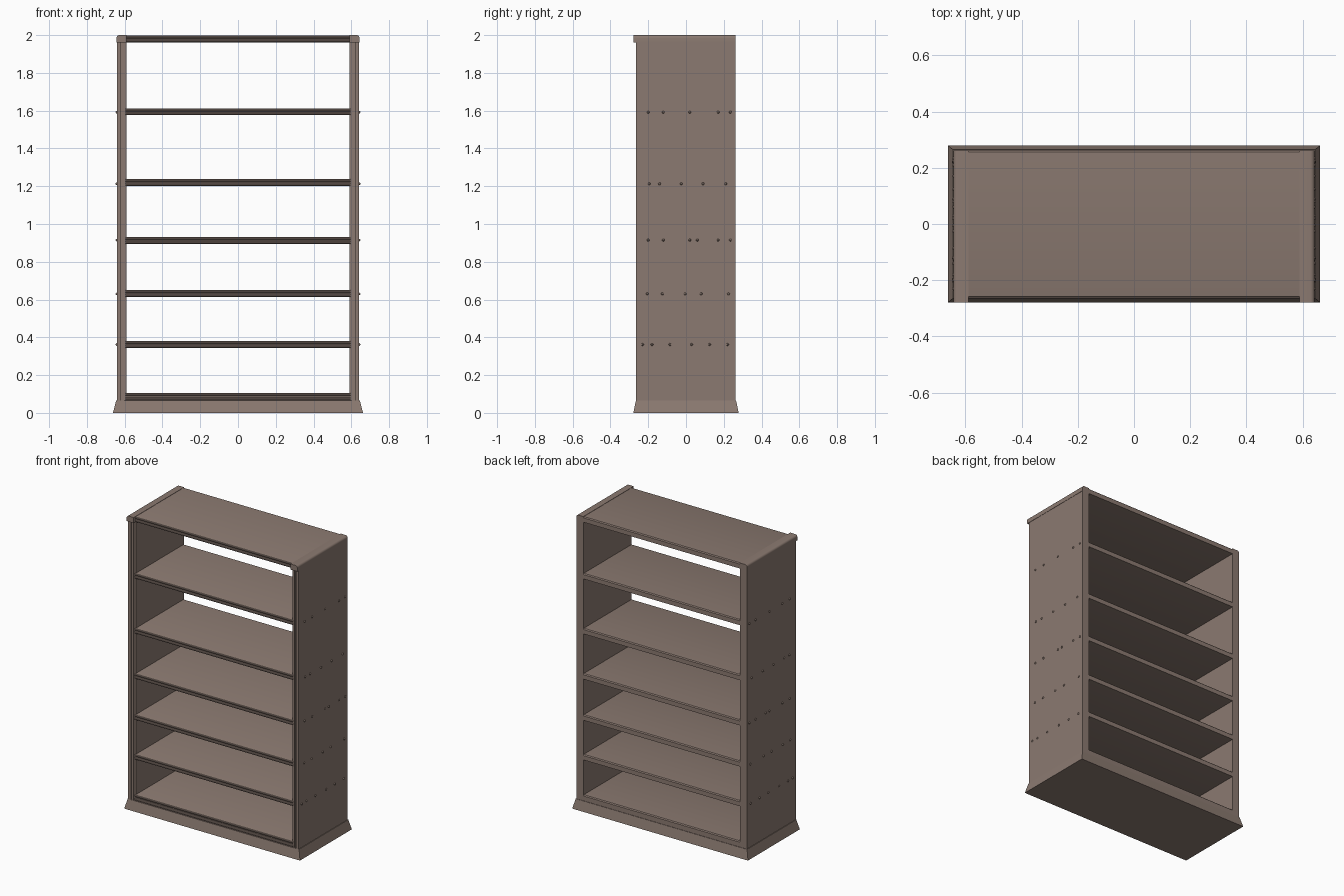
import bpy
import bmesh
import math
from mathutils import Matrix, Vector

if "Cube" in bpy.data.objects:
    bpy.data.objects.remove(bpy.data.objects["Cube"], do_unlink=True)

wood = bpy.data.materials.new("brown_wood")
wood.use_nodes = True
colour = (0.26, 0.195, 0.165, 1)
wood.diffuse_color = colour
wood.node_tree.nodes["Principled BSDF"].inputs["Base Color"].default_value = colour


def finish(name, bm, smooth=True):
    """Turn a bmesh into a named wooden object."""
    bmesh.ops.recalc_face_normals(bm, faces=bm.faces)
    mesh = bpy.data.meshes.new(name)
    bm.to_mesh(mesh)
    bm.free()
    mesh.materials.append(wood)
    obj = bpy.data.objects.new(name, mesh)
    bpy.context.collection.objects.link(obj)
    if smooth:
        bpy.ops.object.select_all(action="DESELECT")
        obj.select_set(True)
        bpy.context.view_layer.objects.active = obj
        bpy.ops.object.shade_smooth_by_angle(angle=math.radians(35))
    return obj


def extrude(name, profile, place, start, end):
    """Sweep a flat profile; place(a, b, t) gives each 3D point."""
    bm = bmesh.new()
    rings = [[bm.verts.new(place(a, b, t)) for a, b in profile] for t in (start, end)]
    n = len(profile)
    for i in range(n):
        j = (i + 1) % n
        bm.faces.new((rings[0][i], rings[0][j], rings[1][j], rings[1][i]))
    bm.faces.new(rings[0])
    bm.faces.new(rings[1])
    return finish(name, bm)


def arc(ca, cb, r, first, last, steps=5):
    angles = [math.radians(first + (last - first) * i / steps) for i in range(steps + 1)]
    return [(ca + r * math.cos(a), cb + r * math.sin(a)) for a in angles]


# Plinth with sloping sides
bm = bmesh.new()
bmesh.ops.create_cube(bm, size=1)
for v in bm.verts:
    top = v.co.z > 0
    half = (0.645, 0.265) if top else (0.662, 0.279)
    v.co = Vector((math.copysign(half[0], v.co.x), math.copysign(half[1], v.co.y),
                   0.066 if top else 0))
finish("plinth", bm, smooth=False)

# Shelves with a double bead along the front edge
FRONT, BACK, INNER, OUTER = -0.262, 0.262, 0.59, 0.641
shelf_tops = [0.105, 0.38, 0.65, 0.93, 1.238, 1.612, 1.998]


def shelf_profile(top, thick):
    r = 0.008
    back = [(BACK, top - thick), (BACK, top - 0.006), (BACK - 0.006, top)]
    upper = arc(FRONT + r, top - r, r, 90, 270)
    groove = [(FRONT + r, top - thick + 2 * r)]
    lower = arc(FRONT + r, top - thick + r, r, 90, 270)
    return back + upper + groove + lower


for i, top in enumerate(shelf_tops):
    name = "top_board" if i == len(shelf_tops) - 1 else f"shelf_{i + 1}"
    extrude(name, shelf_profile(top, 0.04 if i == 0 else 0.036),
            lambda a, b, t: (t, a, b), -INNER - 0.005, INNER + 0.005)

# Side panels with grooved front posts, and rounded caps on top
post = [(OUTER, BACK), (OUTER, -0.265), (0.622, -0.265), (0.622, -0.257),
        (0.614, -0.257), (0.614, -0.263), (0.604, -0.263), (0.604, -0.256),
        (INNER, -0.256), (INNER, BACK)]
cap = [(INNER, 1.962), (0.643, 1.962)] + arc(0.628, 1.985, 0.015, 0, 90) + [(INNER, 2.0)]
nails = {
    1.592: (-0.2, -0.12, 0.02, 0.17, 0.235),
    1.213: (-0.195, -0.14, -0.025, 0.09, 0.21),
    0.915: (-0.2, -0.12, 0.02, 0.06, 0.17, 0.235),
    0.63: (-0.205, -0.125, -0.005, 0.08, 0.225),
    0.362: (-0.23, -0.18, -0.085, 0.03, 0.125, 0.22),
}
for side, s in (("left", 1), ("right", -1)):
    extrude(f"{side}_side_panel", post, lambda a, b, t: (s * a, b, t), 0.064, 1.97)
    extrude(f"{side}_top_cap", cap, lambda a, b, t: (s * a, t, b), -0.279, BACK)
    # Small domed nail heads level with the shelves
    bm = bmesh.new()
    for z, row in nails.items():
        for y in row:
            place = Matrix.Translation((s * OUTER, y, z))
            bmesh.ops.create_uvsphere(bm, u_segments=8, v_segments=6, radius=0.007, matrix=place)
    finish(f"{side}_nail_heads", bm)
